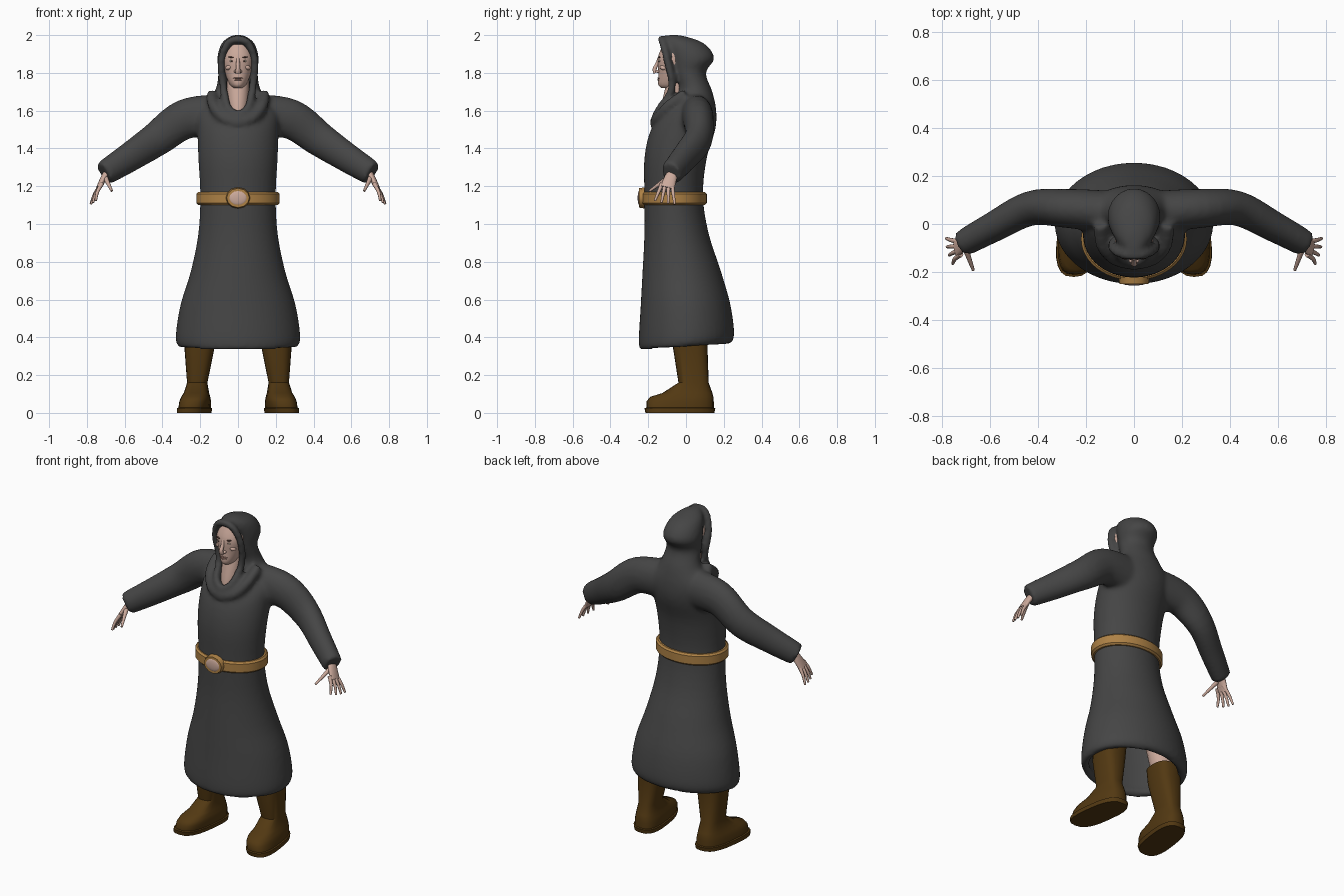
import bpy, bmesh, math
from mathutils import Vector, Matrix

if "Cube" in bpy.data.objects:
    bpy.data.objects.remove(bpy.data.objects["Cube"])


def material(name, red, green, blue):
    mat = bpy.data.materials.new(name)
    mat.use_nodes = True
    mat.diffuse_color = (red, green, blue, 1)
    shader = mat.node_tree.nodes["Principled BSDF"]
    shader.inputs["Base Color"].default_value = mat.diffuse_color
    shader.inputs["Roughness"].default_value = 0.9
    return mat


CLOTH = material("charcoal cloth", .06, .06, .06)
SKIN = material("pale skin", .6, .4, .33)
LEATHER = material("brown leather", .085, .04, .006)
GOLD = material("tan belt", .42, .22, .06)
DARK = material("dark brow", .1, .05, .04)
LIP = material("lip", .36, .2, .16)
EYE = material("eye", .55, .48, .38)
ACROSS, DEPTH, UP = Vector((1, 0, 0)), Vector((0, 1, 0)), Vector((0, 0, 1))


def refine(rows, steps):
    """Catmull-Rom interpolation of rows of numbers."""
    rows = [Vector(row) for row in rows]
    result = []
    for i in range(len(rows) - 1):
        before, start, end = rows[max(i - 1, 0)], rows[i], rows[i + 1]
        after = rows[min(i + 2, len(rows) - 1)]
        leave, arrive = (end - before) / 2, (after - start) / 2
        for k in range(steps):
            t = k / steps
            blend = t * t * (3 - 2 * t)
            result.append(start.lerp(end, blend) + leave * t * (1 - t) ** 2
                          - arrive * t * t * (1 - t))
    return result + [rows[-1]]


def bridge(bm, rings):
    """Skin a row of rings and close both ends."""
    loops = [[bm.verts.new(point) for point in ring] for ring in rings]
    for low, high in zip(loops, loops[1:]):
        for i in range(len(low)):
            bm.faces.new((low[i - 1], low[i], high[i], high[i - 1]))
    bm.faces.new(loops[0])
    bm.faces.new(loops[-1])


def stack(bm, rows, steps=4, sides=32, power=1.0, place=lambda point: point):
    """Horizontal oval rings; each row is height, half width, front, back."""
    rings = []
    for z, half, front, back in refine(rows, steps):
        ring = []
        for k in range(sides):
            angle = math.tau * k / sides
            c, s = math.cos(angle), math.sin(angle)
            x = half * math.copysign(abs(c) ** power, c)
            y = (front + back) / 2 + (back - front) / 2 * math.copysign(abs(s) ** power, s)
            ring.append(place(Vector((x, y, z))))
        rings.append(ring)
    bridge(bm, rings)


def tube(bm, path, first, last, along, mirror=1, sides=16):
    """Tapered tube; first and last hold the radii across and along an axis."""
    points = [Vector((p.x * mirror, p.y, p.z)) for p in refine(path, 5)]
    rings = []
    for i, point in enumerate(points):
        ahead = points[min(i + 1, len(points) - 1)]
        tangent = (ahead - points[max(i - 1, 0)]).normalized()
        side = tangent.cross(along).normalized()
        rise = side.cross(tangent)
        wide, tall = Vector(first).lerp(Vector(last), i / (len(points) - 1))
        rings.append([point + side * wide * math.cos(math.tau * k / sides)
                      + rise * tall * math.sin(math.tau * k / sides) for k in range(sides)])
    bridge(bm, rings)


def blob(bm, at, size, roll=0.0):
    matrix = (Matrix.Translation(at) @ Matrix.Rotation(roll, 4, 'Y')
              @ Matrix.Diagonal((*size, 1)))
    bmesh.ops.create_uvsphere(bm, u_segments=16, v_segments=10, radius=1, matrix=matrix)


def finish(bm, name, mat, angle=60):
    bmesh.ops.recalc_face_normals(bm, faces=bm.faces)
    mesh = bpy.data.meshes.new(name)
    bm.to_mesh(mesh)
    bm.free()
    mesh.materials.append(mat)
    part = bpy.data.objects.new(name, mesh)
    bpy.context.collection.objects.link(part)
    bpy.ops.object.select_all(action='DESELECT')
    part.select_set(True)
    bpy.context.view_layer.objects.active = part
    bpy.ops.object.shade_smooth_by_angle(angle=math.radians(angle))
    return part


def drop_hem(point):
    """The hem hangs lower in front than behind."""
    low = min(1, max(0, 2 - 3 * point.z))
    return point + UP * point.y * low * .07


# Robe: skirt, torso and hood, with the skirt lining offset from its outside
outside = [(.35, .31, -.24, .23), (.4, .33, -.25, .255), (.57, .305, -.24, .235),
           (.75, .25, -.23, .185), (.95, .21, -.22, .12), (1.15, .2, -.22, .09),
           (1.35, .21, -.22, .11), (1.5, .215, -.185, .155), (1.6, .21, -.11, .16),
           (1.7, .125, -.045, .14), (1.8, .104, -.07, .105), (1.88, .11, -.09, .15),
           (1.96, .085, -.115, .09), (2, .03, -.11, -.03)]
lining = [(z + .02, half - .035, front + .03, back - .03)
          for z, half, front, back in reversed(outside) if z < 1]
bm = bmesh.new()
stack(bm, lining + outside, sides=48, place=drop_hem)
sleeve = [(.1, .05, 1.57), (.28, .065, 1.555), (.43, .065, 1.45),
          (.58, -.01, 1.35), (.71, -.08, 1.268)]
rim = [(-.01, -.13, 1.98), (.05, -.125, 1.962), (.087, -.1, 1.87), (.077, -.075, 1.72),
       (.05, -.14, 1.61), (-.01, -.16, 1.572)]
fold = [(.14, 0, 1.69), (.128, -.09, 1.625), (.075, -.145, 1.56), (-.01, -.165, 1.535)]
for side in (1, -1):
    tube(bm, sleeve, (.09, .12), (.055, .065), UP, side, 24)
    tube(bm, rim, (.02, .02), (.022, .022), DEPTH, side)
    tube(bm, fold, (.03, .03), (.03, .03), UP + DEPTH / 3, side)
robe = finish(bm, "hooded_robe", CLOTH)
merge = robe.modifiers.new("merge", 'REMESH')
merge.mode = 'VOXEL'
merge.voxel_size = .013
merge.use_smooth_shade = True
relax = robe.modifiers.new("relax", 'SMOOTH')
relax.iterations = 5

# Head and neck
bm = bmesh.new()
stack(bm, [(1.72, .025, -.13, -.03), (1.74, .045, -.147, 0), (1.8, .068, -.146, 0),
           (1.88, .079, -.149, 0), (1.955, .06, -.12, 0)])
stack(bm, [(1.56, .035, -.14, 0), (1.62, .054, -.133, 0), (1.76, .058, -.1, 0)])
finish(bm, "head", SKIN)

# Nose with nostrils, and cheekbones
bm = bmesh.new()
tube(bm, [(0, -.142, 1.88), (0, -.152, 1.85), (0, -.166, 1.82), (0, -.16, 1.8)],
     (.008, .008), (.014, .012), DEPTH)
for side in (1, -1):
    blob(bm, (side * .013, -.15, 1.808), (.009, .012, .008))
    blob(bm, (side * .046, -.118, 1.83), (.022, .02, .014), side * .4)
finish(bm, "nose", SKIN)

# Eyes, pupils, brows and mouth
for name, mat, at, size, roll in (
        ("eyes", EYE, (.032, -.139, 1.862), (.014, .006, .006), -.1),
        ("pupils", DARK, (.032, -.143, 1.862), (.005, .004, .005), 0),
        ("brows", DARK, (.034, -.141, 1.882), (.02, .006, .004), -.2)):
    bm = bmesh.new()
    for side in (1, -1):
        blob(bm, (at[0] * side, at[1], at[2]), size, roll * side)
    finish(bm, name, mat)
bm = bmesh.new()
blob(bm, (0, -.143, 1.772), (.026, .009, .004))
blob(bm, (0, -.143, 1.763), (.02, .009, .005))
finish(bm, "mouth", LIP)

# Belt with bevelled edges, and buckle
bm = bmesh.new()
stack(bm, [(z, .22 - inset, -.235 + inset, .11 - inset) for z, inset in
           ((1.1, .01), (1.11, 0), (1.16, 0), (1.17, .01))], steps=1, sides=48)
finish(bm, "belt", GOLD, 40)
bm = bmesh.new()
squash = Matrix.Diagonal((1, 1, .85, 1)) @ Matrix.Rotation(math.pi / 2, 4, 'X')
bmesh.ops.create_cone(bm, cap_ends=True, segments=12, radius1=.066, radius2=.06, depth=.03,
                      matrix=Matrix.Translation((0, -.235, 1.138)) @ squash)
finish(bm, "buckle", GOLD, 40)
bm = bmesh.new()
blob(bm, (0, -.246, 1.138), (.05, .01, .04))
finish(bm, "buckle_stone", SKIN)

boot_rows = [(0, .085, -.215, .15), (.025, .087, -.22, .155), (.028, .08, -.21, .147),
             (.06, .08, -.21, .147), (.085, .074, -.19, .145), (.105, .066, -.125, .14),
             (.16, .054, -.04, .12), (.34, .079, -.068, .114), (.43, .082, -.07, .115)]
for side, label in ((1, "left"), (-1, "right")):
    # Hand: flat palm, four fanned fingers and a thumb
    bm = bmesh.new()
    tube(bm, [(.66, -.05, 1.3), (.7, -.075, 1.26), (.738, -.1, 1.19)],
         (.024, .022), (.013, .04), DEPTH, side)
    for i in range(4):
        knuckle = Vector((.72, -.075 - .017 * i, 1.215))
        tip = Vector((.78 - .003 * i * i, -.06 - .035 * i, 1.105 + .002 * i * i))
        middle = knuckle.lerp(tip, .5) + ACROSS * .008
        tube(bm, [knuckle, middle, tip], (.012, .012), (.006, .006), DEPTH, side, 10)
    tube(bm, [(.705, -.085, 1.25), (.69, -.13, 1.22), (.668, -.192, 1.175)],
         (.016, .016), (.006, .006), ACROSS, side, 10)
    finish(bm, label + "_hand", SKIN)

    # Boot: leans outward towards the sole, with the toes turned out
    def stand(point):
        turn = -.13 * point.y * max(0, 1 - 5 * point.z)
        return point + ACROSS * side * (.228 - .07 * point.z + turn)

    bm = bmesh.new()
    stack(bm, boot_rows, steps=1, sides=24, power=.72, place=stand)
    finish(bm, label + "_boot", LEATHER, 40)

    # Leg inside the robe
    bm = bmesh.new()
    tube(bm, [(.2, .02, .4), (.1, -.03, 1)], (.065, .065), (.08, .08), DEPTH, side)
    finish(bm, label + "_leg", SKIN)
